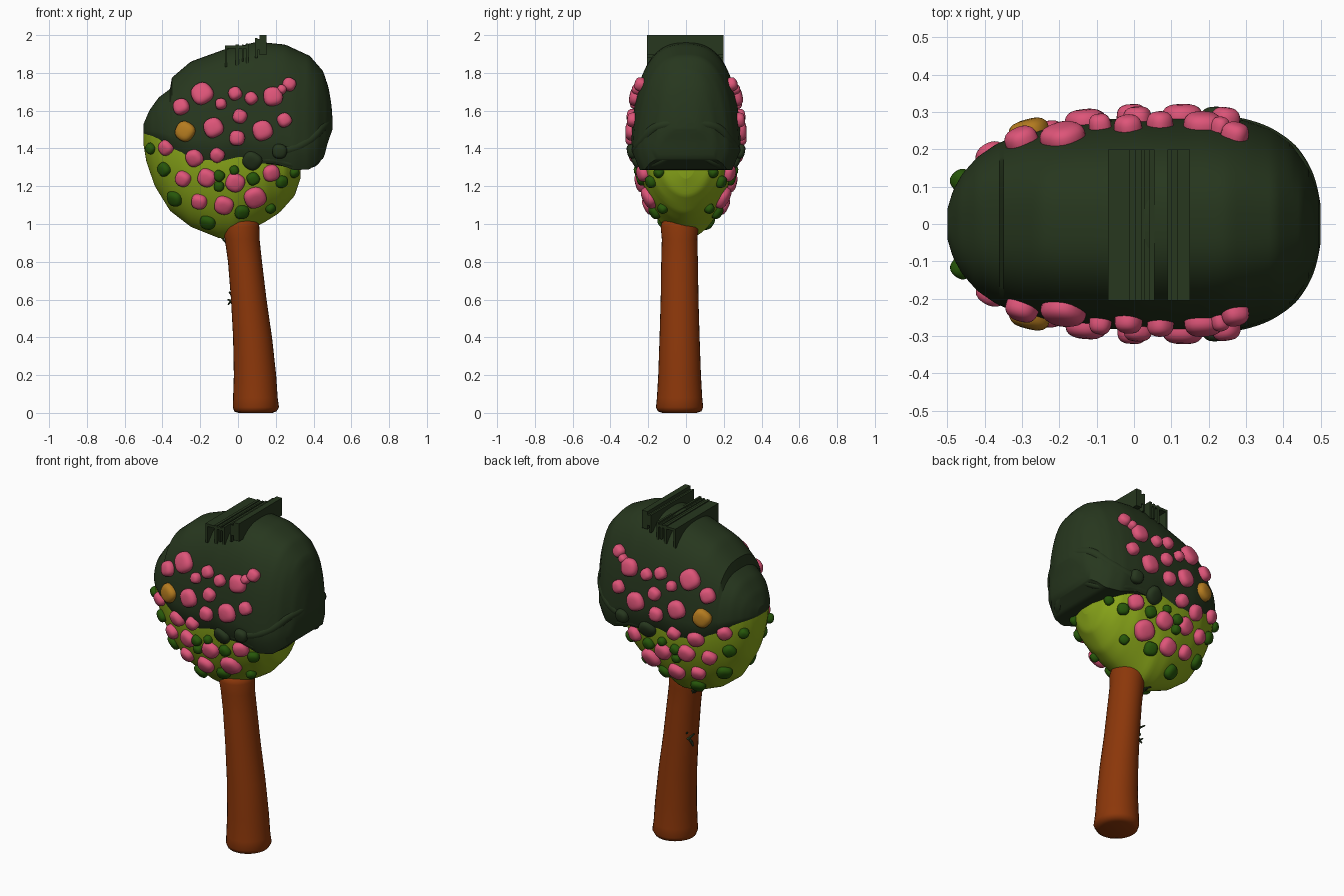
import bpy, bmesh, math, random
from mathutils import Vector, Matrix

if "Cube" in bpy.data.objects:
    bpy.data.objects.remove(bpy.data.objects["Cube"])
random.seed(4)

def mat(name, rgb):
    m = bpy.data.materials.new(name)
    m.diffuse_color = (*rgb, 1)
    m.use_nodes = True
    m.node_tree.nodes["Principled BSDF"].inputs["Base Color"].default_value = m.diffuse_color
    return m

DARK = mat("dark_green", (0.020, 0.038, 0.013))
LIME = mat("lime_green", (0.25, 0.38, 0.010))
LEAF = mat("leaf_green", (0.020, 0.095, 0.003))
PINK = mat("pink", (0.73, 0.09, 0.19))
OCHRE = mat("ochre", (0.46, 0.20, 0.014))
BARK = mat("bark", (0.26, 0.038, 0.003))

def finish(name, bm, material, angle=40):
    bmesh.ops.recalc_face_normals(bm, faces=bm.faces)
    me = bpy.data.meshes.new(name)
    bm.to_mesh(me)
    bm.free()
    me.materials.append(material)
    ob = bpy.data.objects.new(name, me)
    bpy.context.collection.objects.link(ob)
    bpy.ops.object.select_all(action='DESELECT')
    ob.select_set(True)
    bpy.context.view_layer.objects.active = ob
    bpy.ops.object.shade_smooth_by_angle(angle=math.radians(angle))
    return ob

def lerp(table, x):
    if x <= table[0][0]:
        return table[0][1]
    for (a, u), (b, v) in zip(table, table[1:]):
        if x <= b:
            return u + (v - u) * (x - a) / (b - a)
    return table[-1][1]

# Profiles along x: cap top, cap hem, cap half width
CAP_T = [(-.5, 1.53), (-.47, 1.6), (-.42, 1.67), (-.36, 1.715), (-.35, 1.775), (-.25, 1.86), (-.07, 1.925),
         (0, 1.94), (.1, 1.965), (.25, 1.95), (.38, 1.89), (.45, 1.81), (.48, 1.72), (.495, 1.63), (.5, 1.56)]
CAP_B = [(-.5, 1.48), (-.4, 1.43), (-.25, 1.345), (-.1, 1.32), (.02, 1.35), (.1, 1.32), (.2, 1.32),
         (.3, 1.285), (.38, 1.29), (.455, 1.35), (.475, 1.43), (.5, 1.5)]
CAP_W = [(-.5, .04), (-.485, .09), (-.46, .135), (-.42, .18), (-.37, .215), (-.3, .245), (-.2, .27), (-.1, .28),
         (0, .287), (.2, .29), (.3, .28), (.37, .255), (.42, .22), (.47, .15), (.495, .08), (.5, .05)]
# Lower crown keel and half width
LOW_B = [(-.5, 1.42), (-.485, 1.33), (-.44, 1.2), (-.36, 1.07), (-.25, .985), (-.1, .925), (-.02, .92),
         (.05, .96), (.15, 1.015), (.22, 1.06), (.3, 1.15), (.33, 1.24)]
LOW_W = [(-.5, .035), (-.485, .08), (-.46, .125), (-.42, .165), (-.3, .218), (-.15, .245), (0, .255),
         (.15, .245), (.25, .2), (.31, .13), (.33, .05)]

def low_top(x):
    return lerp(CAP_B, x) + 0.03 * max(0, min(1, (x + .5) / .12))

def tuck(f):
    """Narrow the cap just above its hem."""
    return 1 - .13 * max(0, 1 - f / .16) ** 2

def loft(name, x0, x1, base, tip, half, n, material, extra=(), hem=lambda f: 1):
    """Arched sections from base height to tip height, lofted along x."""
    xs = [(x0 + x1) / 2 - (x1 - x0) / 2 * math.cos(math.pi * i / 70) for i in range(71)]
    xs = sorted(xs + list(extra))
    bm = bmesh.new()
    rings = []
    for x in xs:
        b, t, w = base(x), tip(x), half(x)
        ring = []
        for k in range(49):
            a = math.pi * k / 48
            c, s = math.cos(a), max(0, math.sin(a))
            f = s ** (2 / n)
            y = math.copysign(abs(c) ** (2 / n), c) * w * hem(f)
            ring.append(bm.verts.new((x, y, b + (t - b) * f)))
        rings.append(ring)
    for p, q in zip(rings, rings[1:]):
        for k in range(49):
            j = (k + 1) % 49
            bm.faces.new((p[k], p[j], q[j], q[k]))
    bm.faces.new(rings[0])
    bm.faces.new(rings[-1])
    return finish(name, bm, material)

loft("crown_cap", -.5, .5, lambda x: lerp(CAP_B, x), lambda x: lerp(CAP_T, x),
     lambda x: lerp(CAP_W, x), 2.6, DARK, (-.36, -.35), tuck)
loft("crown_lower", -.5, .33, low_top, lambda x: lerp(LOW_B, x), lambda x: lerp(LOW_W, x), 1.8, LIME)

def surface_y(x, z):
    if z >= lerp(CAP_B, x):
        b, t, w, n = lerp(CAP_B, x), lerp(CAP_T, x), lerp(CAP_W, x), 2.6
    else:
        b, t, w, n = low_top(x), lerp(LOW_B, x), lerp(LOW_W, x), 1.8
    f = min(.97, max(0, (z - b) / (t - b)))
    return w * (1 - f ** n) ** (1 / n) * (tuck(f) if n > 2 else 1)

# Blossoms, fruit and leaves: rounded buttons on both faces of the crown
def buttons(name, spots, material, depth):
    bm = bmesh.new()
    for x, z, r in spots:
        y = surface_y(x, z)
        e = 0.03
        dx = (surface_y(x + e, z) - surface_y(x - e, z)) / (2 * e)
        dz = (surface_y(x, z + e) - surface_y(x, z - e)) / (2 * e)
        dx, dz = max(-.8, min(.8, dx)), max(-.8, min(.8, dz))
        ph = random.uniform(0, 6.28)
        for side in (-1, 1):
            nrm = Vector((-dx, side, -dz)).normalized()
            rot = nrm.to_track_quat('Z', 'Y').to_matrix()
            vs = bmesh.ops.create_uvsphere(bm, u_segments=20, v_segments=12, radius=1)['verts']
            for v in vs:
                a = math.atan2(v.co.y, v.co.x)
                rad = math.hypot(v.co.x, v.co.y) ** .65 * r * (1 + .035 * math.cos(4 * a + ph) + .02 * math.cos(3 * a))
                h = math.copysign(abs(v.co.z) ** .8, v.co.z) * depth
                v.co = rot @ Vector((rad * math.cos(a), rad * math.sin(a), h)) + Vector((x, side * y, z))
    return finish(name, bm, material, 60)

buttons("blossoms", [
    (-.30, 1.62, .045), (-.19, 1.69, .06), (-.09, 1.635, .031), (-.015, 1.69, .037), (.07, 1.665, .035),
    (.185, 1.675, .053), (.23, 1.71, .026), (.27, 1.738, .037), (.01, 1.57, .039), (-.13, 1.51, .054),
    (-.005, 1.455, .042), (.13, 1.495, .055), (.245, 1.55, .039), (-.38, 1.405, .042), (-.23, 1.35, .048),
    (-.11, 1.365, .039), (-.29, 1.24, .043), (-.165, 1.245, .05), (-.015, 1.22, .052), (.09, 1.14, .06),
    (.175, 1.27, .046), (-.205, 1.12, .043), (-.075, 1.10, .052)], PINK, .036)
buttons("ochre_fruit", [(-.28, 1.49, .054)], OCHRE, .034)
buttons("leaf_tufts", [
    (-.46, 1.40, .03), (-.39, 1.29, .038), (-.335, 1.135, .044), (-.16, 1.01, .043), (.02, 1.065, .04),
    (.08, 1.24, .035), (.23, 1.225, .034), (.295, 1.275, .028), (.17, 1.085, .028), (-.1, 1.255, .031),
    (-.1, 1.20, .028), (-.02, 1.285, .025)], LEAF, .03)
buttons("cap_knobs", [(.075, 1.335, .052), (.22, 1.385, .04)], DARK, .028)

# Rolled brim at the right of the cap, continued round to the back
def tube(name, half_path, radius, material):
    path = half_path + [(x, -y, z) for x, y, z in half_path[-2::-1]]
    cu = bpy.data.curves.new(name, 'CURVE')
    cu.dimensions = '3D'
    cu.bevel_depth = radius
    cu.bevel_resolution = 4
    cu.use_fill_caps = True
    sp = cu.splines.new('BEZIER')
    sp.bezier_points.add(len(path) - 1)
    for p, co in zip(sp.bezier_points, path):
        p.co = co
        p.handle_left_type = p.handle_right_type = 'AUTO'
    ob = bpy.data.objects.new(name, cu)
    bpy.context.collection.objects.link(ob)
    bpy.ops.object.select_all(action='DESELECT')
    ob.select_set(True)
    bpy.context.view_layer.objects.active = ob
    bpy.ops.object.convert(target='MESH')
    ob.data.materials.clear()
    ob.data.materials.append(material)
    bpy.ops.object.shade_smooth_by_angle(angle=math.radians(50))

tube("brim_roll", [(.22, -.262, 1.385), (.30, -.25, 1.405), (.38, -.215, 1.45), (.43, -.165, 1.505),
                   (.462, -.09, 1.53), (.468, 0, 1.535)], .03, DARK)
tube("brim_hem", [(.09, -.235, 1.345), (.2, -.235, 1.34), (.32, -.22, 1.315), (.39, -.165, 1.325),
                  (.425, -.09, 1.36), (.43, 0, 1.37)], .026, DARK)

# Thin slats across the top
bm = bmesh.new()
for x0, x1, z0, z1 in [(-.07, -.058, 1.83, 1.945), (-.012, .004, 1.84, 1.95), (.02, .03, 1.86, 1.95),
                       (.042, .055, 1.85, 1.955), (-.06, .055, 1.93, 1.945), (.09, .102, 1.88, 1.985),
                       (.115, .15, 1.895, 2.0), (.09, .15, 1.92, 1.98)]:
    bmesh.ops.create_cube(bm, size=1, matrix=Matrix.Translation(((x0 + x1) / 2, -.003, (z0 + z1) / 2))
                          @ Matrix.Diagonal((x1 - x0, .405, z1 - z0, 1)))
finish("top_slats", bm, DARK, 30)

# Leaning trunk: stacked rings (z, centre x, radius x, radius y)
bm = bmesh.new()
rings = []
for z, cx, rx, ry in [(0, .092, .09, .09), (.008, .092, .112, .115), (.03, .095, .122, .125), (.08, .092, .118, .12),
                      (.2, .09, .112, .113), (.4, .077, .103, .106), (.6, .057, .094, .1), (.8, .037, .09, .097),
                      (.92, .022, .092, .094), (.985, .016, .097, .1), (1.01, .016, .09, .094), (1.02, .016, .075, .077)]:
    rings.append([bm.verts.new((cx + rx * math.cos(a), -.034 + ry * math.sin(a), z))
                  for a in (math.tau * k / 32 for k in range(32))])
for p, q in zip(rings, rings[1:]):
    for k in range(32):
        bm.faces.new((p[k], p[(k + 1) % 32], q[(k + 1) % 32], q[k]))
bm.faces.new(rings[0])
bm.faces.new(rings[-1])
finish("trunk", bm, BARK, 60)

# Small twigs on the left of the trunk
bm = bmesh.new()
for px, py, pz, dx, dy, dz in [(-.03, -.01, .59, -.5, .5, .2), (-.03, .01, .62, -.4, -.6, .5), (-.03, .0, .6, -.5, .1, -.6),
                               (-.02, .02, .65, -.5, .6, .3), (-.06, .0, .9, -.5, .2, .5), (-.06, .02, .91, -.4, .6, .1)]:
    d = Vector((dx, dy, dz)).normalized()
    m = Matrix.Translation(Vector((px, py, pz)) + d * .01) @ d.to_track_quat('Z', 'Y').to_matrix().to_4x4()
    bmesh.ops.create_cone(bm, cap_ends=True, segments=6, radius1=.009, radius2=.004, depth=.05, matrix=m)
finish("twigs", bm, DARK, 30)
